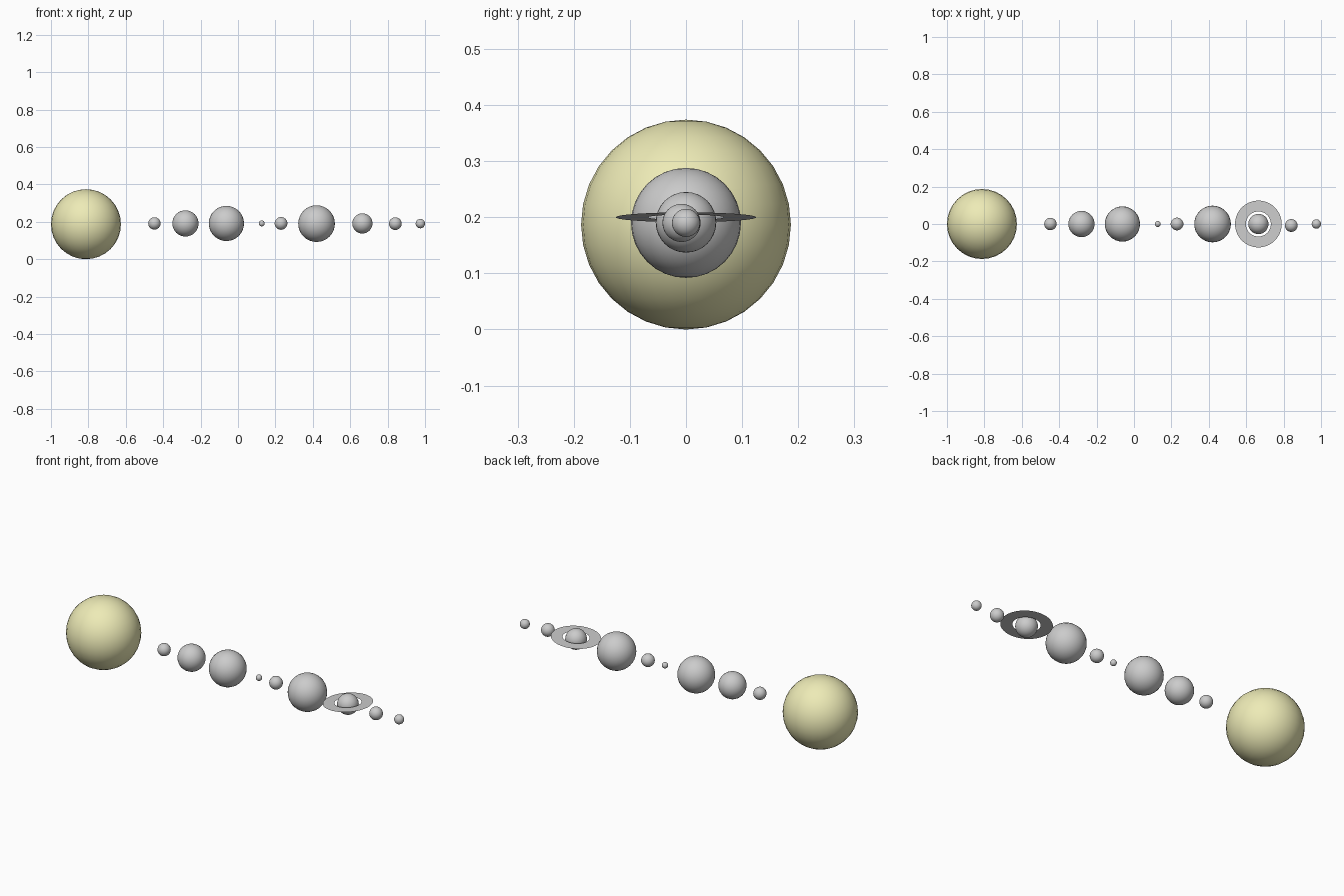
import bpy, bmesh
from math import radians, cos, sin, tau

if "Cube" in bpy.data.objects:
    bpy.data.objects.remove(bpy.data.objects["Cube"])


def sphere(name, x, y, z, r):
    bpy.ops.mesh.primitive_uv_sphere_add(segments=32, ring_count=16, radius=r, location=(x, y, z))
    ob = bpy.context.object
    ob.name = name
    bpy.ops.object.shade_smooth()
    return ob


# pale yellow sun
sun = sphere("sun", -0.813, 0, 0.187, 0.187)
yellow = bpy.data.materials.new("pale_yellow")
yellow.diffuse_color = (0.85, 0.83, 0.47, 1)
yellow.use_nodes = True
yellow.node_tree.nodes["Principled BSDF"].inputs["Base Color"].default_value = yellow.diffuse_color
sun.data.materials.append(yellow)

# row of planets: x, y, z, radius
planets = [
    (-0.447, 0, 0.191, 0.033),
    (-0.281, 0, 0.191, 0.070),
    (-0.062, 0, 0.191, 0.094),
    (0.127, 0, 0.191, 0.016),
    (0.230, 0, 0.191, 0.034),
    (0.420, 0, 0.190, 0.098),
    (0.665, 0, 0.191, 0.054),
    (0.841, -0.008, 0.190, 0.034),
    (0.975, 0, 0.190, 0.025),
]
for i, p in enumerate(planets, 1):
    sphere(f"planet_{i}", *p)

# flat ring around the seventh planet, tilted up toward the outer end
bm = bmesh.new()
n = 64
inner, outer = [[bm.verts.new((r * cos(tau * k / n), r * sin(tau * k / n), 0)) for k in range(n)]
                for r in (0.067, 0.125)]
for k in range(n):
    j = (k + 1) % n
    bm.faces.new((inner[k], outer[k], outer[j], inner[j]))
mesh = bpy.data.meshes.new("planet_ring")
bm.to_mesh(mesh)
bm.free()
ring = bpy.data.objects.new("planet_ring", mesh)
ring.location = (0.665, 0, 0.200)
ring.rotation_euler = (0, radians(-4), 0)
bpy.context.collection.objects.link(ring)
